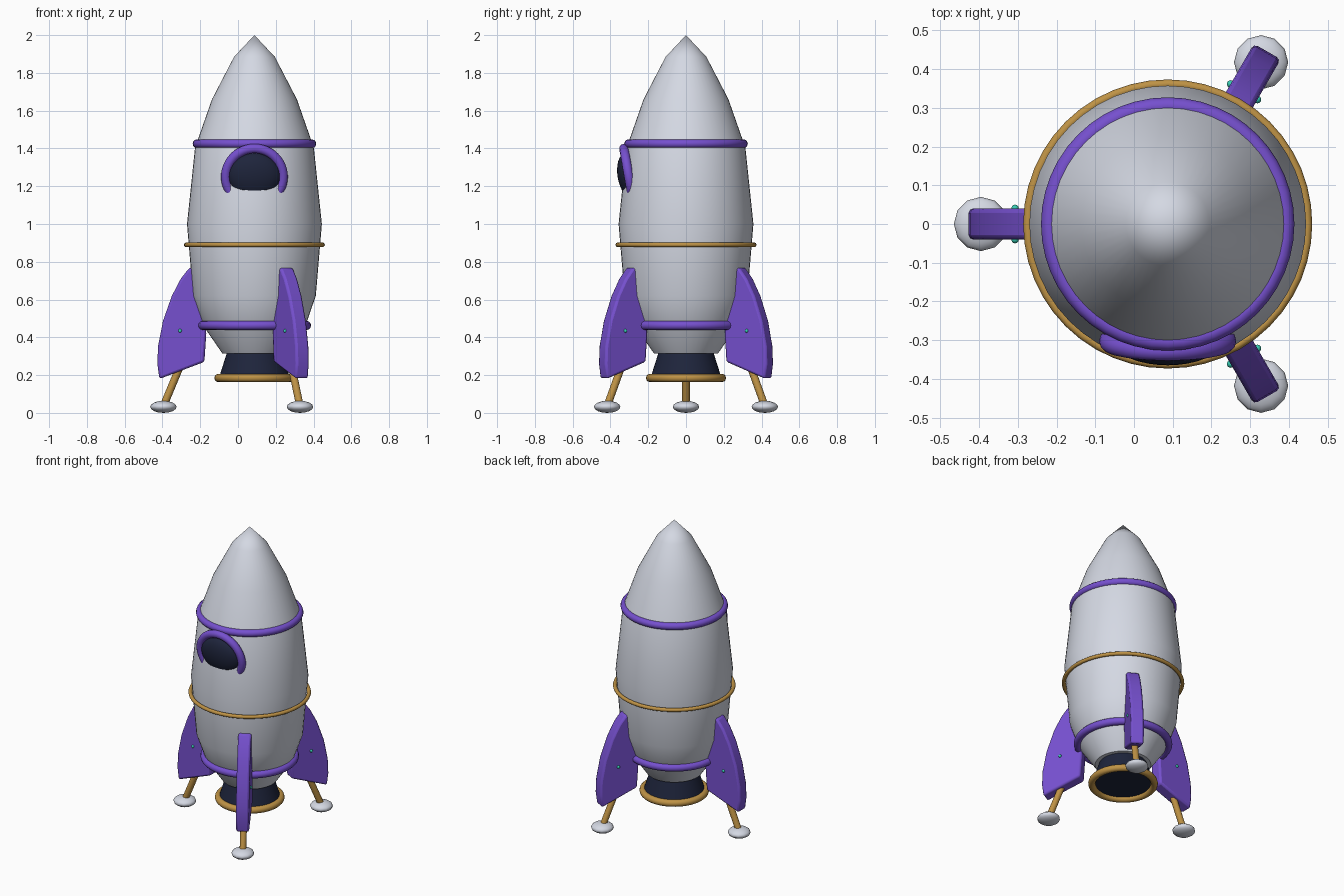
import bpy, bmesh, math
from mathutils import Vector, Matrix

if "Cube" in bpy.data.objects:
    bpy.data.objects.remove(bpy.data.objects["Cube"])

CX = 0.087  # rocket axis


def mat(name, c):
    m = bpy.data.materials.new(name)
    m.diffuse_color = (*c, 1)
    m.use_nodes = True
    m.node_tree.nodes["Principled BSDF"].inputs["Base Color"].default_value = m.diffuse_color
    return m


WHITE = mat("hull_white", (0.66, 0.69, 0.77))
PURPLE = mat("purple", (0.18, 0.08, 0.62))
GOLD = mat("gold", (0.52, 0.29, 0.06))
DARK = mat("dark_glass", (0.013, 0.018, 0.045))
TEAL = mat("teal", (0.04, 0.6, 0.45))


def finish(o, name, m, angle=40):
    o.name = name
    o.data.materials.append(m)
    bpy.ops.object.select_all(action='DESELECT')
    o.select_set(True)
    bpy.context.view_layer.objects.active = o
    bpy.ops.object.shade_smooth_by_angle(angle=math.radians(angle))
    return o


def from_bmesh(bm, name, m, angle=40):
    bmesh.ops.recalc_face_normals(bm, faces=bm.faces)
    me = bpy.data.meshes.new(name)
    bm.to_mesh(me)
    bm.free()
    o = bpy.data.objects.new(name, me)
    bpy.context.collection.objects.link(o)
    return finish(o, name, m, angle)


def lathe(name, profile, m, steps=48):
    bm = bmesh.new()
    vs = [bm.verts.new((r, 0, z)) for r, z in profile]
    es = [bm.edges.new(p) for p in zip(vs, vs[1:])]
    bmesh.ops.spin(bm, geom=vs + es, cent=(0, 0, 0), axis=(0, 0, 1),
                   angle=math.tau, steps=steps)
    bmesh.ops.remove_doubles(bm, verts=bm.verts, dist=1e-5)
    o = from_bmesh(bm, name, m)
    o.location.x = CX
    return o


def ring(name, R, r, loc, m, rot=(0, 0, 0)):
    bpy.ops.mesh.primitive_torus_add(major_radius=R, minor_radius=r, major_segments=48,
                                     minor_segments=12, location=loc, rotation=rot)
    return finish(bpy.context.object, name, m, 60)


def ellipsoid(name, size, loc, m, rot=(0, 0, 0), seg=32, rings=16):
    bpy.ops.mesh.primitive_uv_sphere_add(segments=seg, ring_count=rings, radius=1,
                                         location=loc, rotation=rot)
    bpy.context.object.scale = size
    return finish(bpy.context.object, name, m, 60)


# Hull and engine nozzle
lathe("hull", [(0, 2.0), (0.108, 1.885), (0.225, 1.66), (0.302, 1.44), (0.315, 1.4),
               (0.357, 1.0), (0.325, 0.62), (0.27, 0.46), (0.17, 0.315), (0, 0.31)], WHITE)
lathe("nozzle", [(0, 0.33), (0.142, 0.33), (0.188, 0.185), (0, 0.185)], DARK)

# Bands around the hull
ring("nozzle_rim", 0.19, 0.022, (CX, 0, 0.185), GOLD)
ring("lower_band", 0.276, 0.024, (CX, 0, 0.463), PURPLE)
ring("middle_band", 0.361, 0.012, (CX, 0, 0.89), GOLD)
ring("nose_band", 0.304, 0.023, (CX, 0, 1.425), PURPLE)

# Porthole, tilted to follow the hull
tilt = math.radians(10)
ring("window_frame", 0.152, 0.025, (CX, -0.302, 1.25), PURPLE, (math.pi / 2 + tilt, 0, 0))
ellipsoid("window_glass", (0.14, 0.06, 0.122), (CX, -0.302, 1.255), DARK, (tilt, 0, 0))
ellipsoid("window_glint", (0.043, 0.012, 0.016), (0.048, -0.342, 1.307), TEAL, (tilt, 0, 0), 16, 8)

# Three fins, each with rivets, a strut and a foot pad
FIN = [(0.32, 0.768), (0.345, 0.768), (0.39, 0.71), (0.437, 0.62), (0.484, 0.487), (0.51, 0.355),
       (0.514, 0.26), (0.503, 0.18), (0.265, 0.27), (0.255, 0.42), (0.265, 0.6)]
for side, deg in (("left", 180), ("front", -60), ("back", 60)):
    a = math.radians(deg)
    M = Matrix.Translation((CX, 0, 0)) @ Matrix.Rotation(a, 4, 'Z')

    bm = bmesh.new()
    f = bm.faces.new([bm.verts.new((r, -0.04, z)) for r, z in FIN])
    ext = bmesh.ops.extrude_face_region(bm, geom=[f])
    bmesh.ops.translate(bm, vec=(0, 0.08, 0),
                        verts=[v for v in ext["geom"] if isinstance(v, bmesh.types.BMVert)])
    fin = from_bmesh(bm, side + "_fin", PURPLE, 35)
    fin.matrix_world = M
    b = fin.modifiers.new("soft_edges", 'BEVEL')
    b.width, b.segments = 0.012, 2

    for s in (-1, 1):
        ellipsoid(side + "_fin_rivet", (0.01, 0.01, 0.01), M @ Vector((0.394, 0.04 * s, 0.434)),
                  TEAL, seg=10, rings=6)

    p, q = M @ Vector((0.38, 0, 0.28)), M @ Vector((0.478, 0, 0.045))
    bpy.ops.mesh.primitive_cylinder_add(vertices=16, radius=0.02, depth=(q - p).length,
                                        location=(p + q) / 2)
    strut = bpy.context.object
    strut.rotation_euler = (q - p).to_track_quat('Z', 'Y').to_euler()
    finish(strut, side + "_strut", GOLD)

    ellipsoid(side + "_foot", (0.07, 0.07, 0.032), M @ Vector((0.482, 0, 0.032)), WHITE,
              (0, 0, a), 12, 8)
